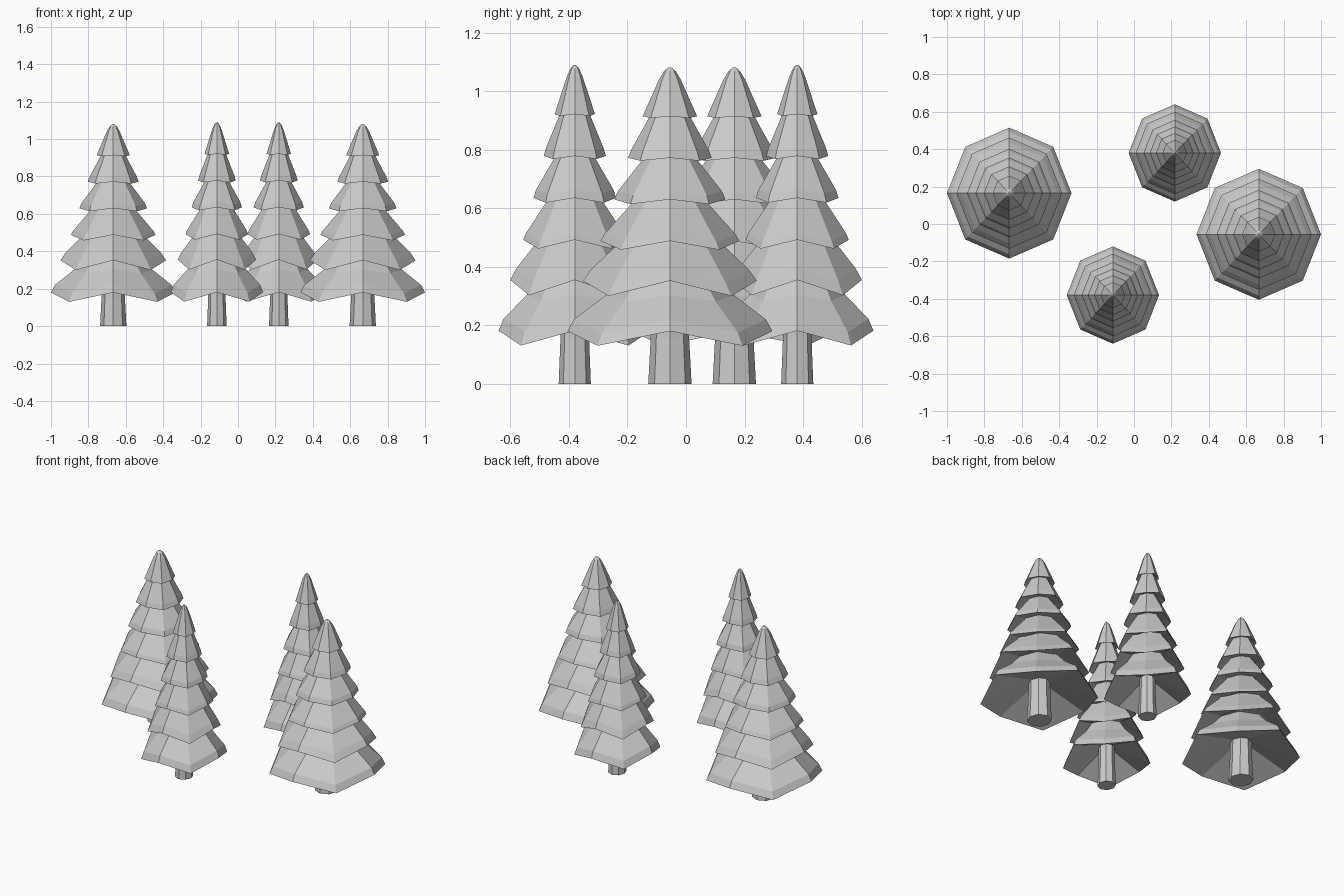
import bpy, bmesh
from math import sin, cos, pi

if "Cube" in bpy.data.objects:
    bpy.data.objects.remove(bpy.data.objects["Cube"])

SIDES = 8

# Each tier: rings of (radius, height, corner droop), from underside to top
TIERS = [
    [(.06, .25, 0), (.35, .18, .05), (.328, .22, .045), (.22, .302, .02), (.15, .38, 0)],
    [(.17, .37, 0), (.297, .352, .052), (.27, .39, .045), (.175, .48, .01), (.14, .53, 0)],
    [(.14, .50, 0), (.237, .488, .03), (.225, .51, .028), (.118, .63, .005), (.09, .67, 0)],
    [(.10, .645, 0), (.19, .63, .016), (.178, .658, .014), (.09, .77, 0), (.07, .80, 0)],
    [(.075, .785, 0), (.143, .772, .01), (.132, .80, .008), (.068, .915, 0), (.05, .94, 0)],
    [(.055, .925, 0), (.093, .914, .006), (.037, 1.04, 0), (.02, 1.068, 0), (.006, 1.08, 0)],
]
TRUNK = [(.074, 0, 0), (.066, .15, 0), (.064, .28, 0)]


def add_rings(bm, rings, sx, sy, sz):
    """Closed eight-sided shell through a list of rings."""
    loops = []
    for r, z, droop in rings:
        loops.append([bm.verts.new((r * sx * cos(2 * pi * i / SIDES),
                                    r * sy * sin(2 * pi * i / SIDES),
                                    (z - droop * (i % 2)) * sz))
                      for i in range(SIDES)])
    for a, b in zip(loops, loops[1:]):
        for i in range(SIDES):
            j = (i + 1) % SIDES
            bm.faces.new((a[i], a[j], b[j], b[i]))
    bm.faces.new(loops[0][::-1])
    bm.faces.new(loops[-1])


def make_object(name, shells, place, scale):
    bm = bmesh.new()
    for rings in shells:
        add_rings(bm, rings, *scale)
    bmesh.ops.recalc_face_normals(bm, faces=bm.faces)
    mesh = bpy.data.meshes.new(name)
    bm.to_mesh(mesh)
    bm.free()
    ob = bpy.data.objects.new(name, mesh)
    ob.location = (place[0], place[1], 0)
    bpy.context.collection.objects.link(ob)


# Two wide trees and two slim ones
WIDE = (.951, 1.0, 1.0)
SLIM = (.705, .743, 1.008)
TREES = [("wide_left", (-.667, .165), WIDE), ("wide_right", (.667, -.055), WIDE),
         ("slim_back", (.218, .38), SLIM), ("slim_front", (-.113, -.38), SLIM)]

for label, place, scale in TREES:
    make_object(label + "_trunk", [TRUNK], place, scale)
    make_object(label + "_foliage", TIERS, place, scale)
